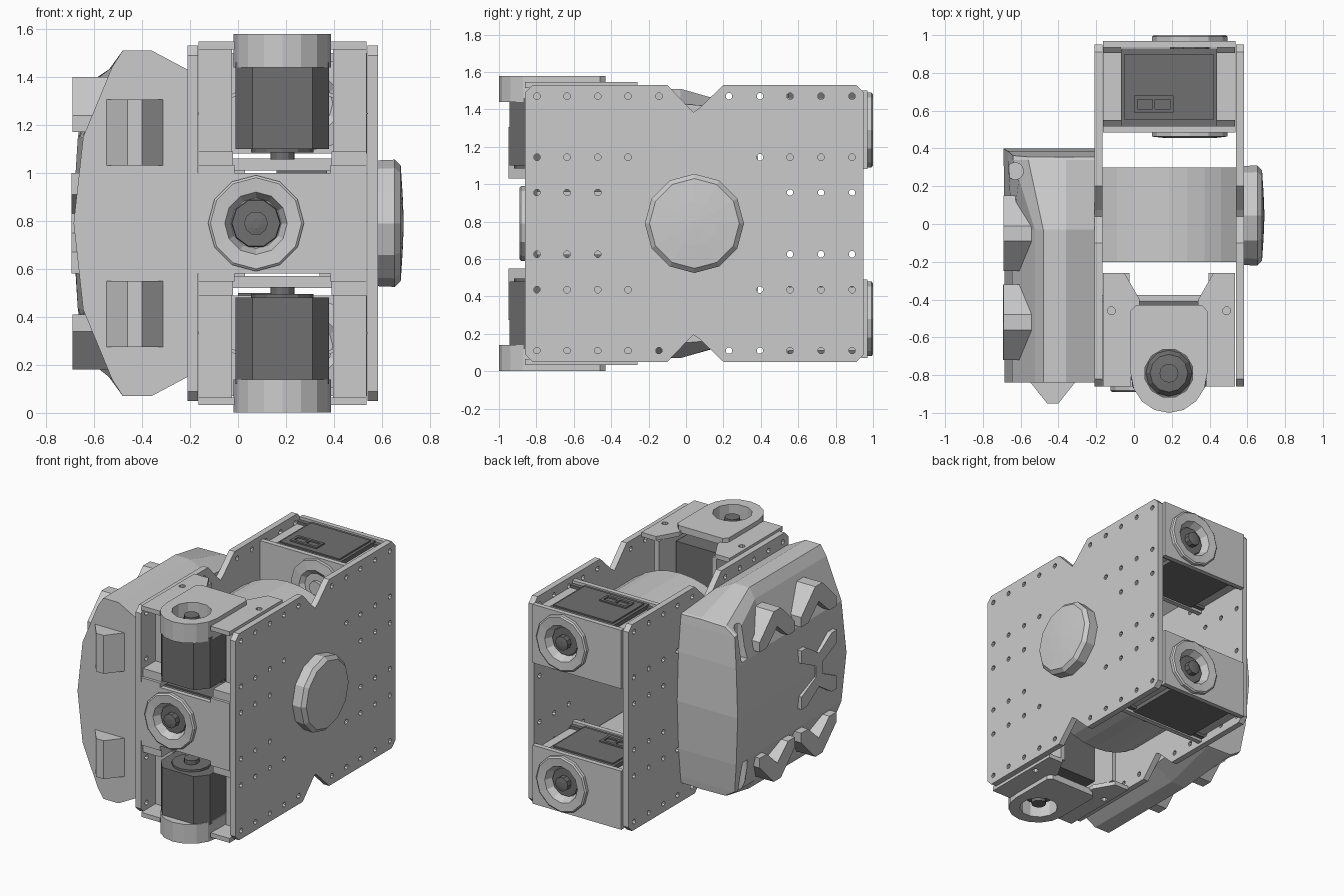
import bpy, bmesh
from math import pi, cos, sin
from mathutils import Matrix, Vector

if "Cube" in bpy.data.objects:
    bpy.data.objects.remove(bpy.data.objects["Cube"])

I = Matrix()
dark = bpy.data.materials.new("dark_grey")
dark.diffuse_color = (0.16, 0.16, 0.16, 1)
dark.use_nodes = True
dark.node_tree.nodes["Principled BSDF"].inputs["Base Color"].default_value = dark.diffuse_color
MAP = {'x': lambda a, b, c: (c, a, b), 'y': lambda a, b, c: (a, c, b), 'z': lambda a, b, c: (a, b, c)}


def finish(name, bm, M, mat=None):
    bm.transform(M)
    bmesh.ops.remove_doubles(bm, verts=bm.verts, dist=1e-5)
    bmesh.ops.recalc_face_normals(bm, faces=bm.faces)
    me = bpy.data.meshes.new(name)
    bm.to_mesh(me)
    bm.free()
    for p in me.polygons:
        p.use_smooth = False
    ob = bpy.data.objects.new(name, me)
    bpy.context.collection.objects.link(ob)
    if mat:
        me.materials.append(mat)
    return ob


def circle(a, b, r, n=8):
    return [(a + r * cos(2 * pi * (i + .5) / n), b + r * sin(2 * pi * (i + .5) / n)) for i in range(n)]


def prism(name, axis, outline, lo, hi, holes=(), M=I, mat=None):
    """Flat outline with holes, filled and extruded along an axis."""
    cu = bpy.data.curves.new(name, 'CURVE')
    cu.dimensions, cu.fill_mode, cu.extrude = '2D', 'BOTH', (hi - lo) / 2
    for loop in [outline, *holes]:
        sp = cu.splines.new('POLY')
        sp.points.add(len(loop) - 1)
        for p, (a, b) in zip(sp.points, loop):
            p.co = (a, b, 0, 1)
        sp.use_cyclic_u = True
    tmp = bpy.data.objects.new("tmp", cu)
    bpy.context.collection.objects.link(tmp)
    me = bpy.data.meshes.new_from_object(tmp.evaluated_get(bpy.context.evaluated_depsgraph_get()))
    bm = bmesh.new()
    bm.from_mesh(me)
    for v in bm.verts:
        v.co = MAP[axis](v.co.x, v.co.y, v.co.z + (lo + hi) / 2)
    bpy.data.objects.remove(tmp)
    bpy.data.curves.remove(cu)
    bpy.data.meshes.remove(me)
    return finish(name, bm, M, mat)


def box(name, x, y, z, M=I, mat=None):
    bm = bmesh.new()
    bmesh.ops.create_cube(bm, size=1)
    for v in bm.verts:
        v.co = [r[0] if c < 0 else r[1] for c, r in zip(v.co, (x, y, z))]
    return finish(name, bm, M, mat)


def lathe(name, prof, loc, axis, n=12, M=I, mat=None):
    """Spin (radius, height) points about an axis through loc."""
    bm = bmesh.new()
    rings = [[bm.verts.new(Vector(MAP[axis](r * cos(2 * pi * i / n), r * sin(2 * pi * i / n), h)) + Vector(loc))
              for i in range(n)] for r, h in prof]
    for A, B in zip(rings, rings[1:]):
        for i in range(n):
            bm.faces.new((A[i], A[i - 1], B[i - 1], B[i]))
    bm.faces.new(rings[-1])
    return finish(name, bm, M, mat)


# side plates with V notches and bolt holes
half = [(-.86, 1.49), (-.82, 1.53), (-.1, 1.53), (.015, 1.41), (.04, 1.385), (.075, 1.41), (.2, 1.53),
        (.91, 1.53), (.95, 1.49)]
outline = half + [(a, 1.58 - b) for a, b in reversed(half)]
ys = [-.797, -.636, -.472, -.31, -.145, .23, .395, .556, .722, .888]
bolts = []
for z, k in ((1.47, 5), (1.144, 4), (.955, 3)):
    for y in ys[:k] + ys[-k:]:
        bolts += [circle(y, z, .018), circle(y, 1.58 - z, .018)]
prism("right_plate", 'x', outline, .54, .583, bolts)
prism("left_plate", 'x', outline, -.21, -.167, bolts)

# domed hub on the right plate
lathe("side_hub", [(.262, 0), (.265, .075), (.24, .1), (.12, .108), (.02, .112)], (.578, .045, .79), 'x')

# curved cover sheets between the plates
for s, nm in ((1, "upper_cover"), (-1, "lower_cover")):
    def arc(r):
        return [(.185 + r * sin(t * .165), .79 + s * r * cos(t * .165)) for t in range(-4, 5)]
    prism(nm, 'y', arc(.58) + arc(.565)[::-1], -.2, .3)

DISH = [(.2, 0), (.2, .022), (.19, .03), (.13, .025), (.105, -.035), (.05, -.035)]


def cross_motor(tag, M, front=False):
    """Motor lying along y between two cross plates."""
    box(tag + "_motor", (-.07, .44), (.52, .93), (1.09, 1.49), M, dark)
    box(tag + "_lid", (-.05, .42), (.55, .90), (1.48, 1.50), M, dark)
    prism(tag + "_socket", 'z', [(.0, .59), (.21, .59), (.21, .68), (.0, .68)], 1.495, 1.51,
          [[(a, .61), (a + .08, .61), (a + .08, .66), (a, .66)] for a in (.018, .112)], M, dark)
    sheet = [(-.165, 1.08), (.538, 1.08), (.538, 1.5), (-.165, 1.5)]
    prism(tag + "_outer_plate", 'y', sheet, .935, .97, [circle(.295, 1.29, .13, 12)], M)
    prism(tag + "_inner_plate", 'y', sheet, .485, .52, [], M)
    for k, x0 in enumerate((-.165, .44)):
        box(f"{tag}_rail_{k}", (x0, x0 + .097), (.52, .94), (1.12, 1.46), M)
        for e, y0 in enumerate((.52, .905)):
            box(f"{tag}_tab_{k}{e}", (x0, x0 + .095), (y0, y0 + .03), (1.1, 1.48), M, dark)
    lathe(tag + "_dial", DISH, (.295, .97, 1.29), 'y', 12, M)
    if not front:
        flip = Matrix.Translation((0, .97, 0)) @ Matrix.Diagonal((1, -1, 1, 1))
        lathe(tag + "_inner_dial", [(.2, 0), (.2, .022), (.13, .03), (.1, .008), (.05, .008), (.05, .03)],
              (.295, .485, 1.29), 'y', 12, M @ flip)
    lathe(tag + "_bolt", [(.105, -.04), (.1, -.02), (.05, -.02), (.05, .02), (.02, .025)],
          (.295, .97, 1.29), 'y', 10, M, dark)


cross_motor("rear_upper", I)
cross_motor("rear_lower", Matrix.Translation((0, 0, -1.01)))
cross_motor("front_middle", Matrix.Translation((.37, .11, -.5)) @ Matrix.Rotation(pi, 4, 'Z'), True)


def upright_motor(tag, M):
    """Motor standing along z at the front, with a rounded end cap."""
    body = [(-.01, -.43), (-.01, -.86), (.06, -.945), (.31, -.945), (.38, -.86), (.38, -.43)]
    prism(tag + "_motor", 'z', body, 1.10, 1.46, [], M, dark)
    nose = [(.185 + .203 * cos(t * pi / 8), -.79 - .21 * sin(t * pi / 8)) for t in range(9)]
    eye = [circle(.185, -.79, .13, 12)]
    prism(tag + "_cap", 'z', nose + [(-.018, -.62), (.388, -.62)], 1.44, 1.53, eye, M)
    prism(tag + "_cap_top", 'z', nose + [(-.018, -.46), (.01, -.43), (.36, -.43), (.388, -.46)], 1.53, 1.578, eye, M)
    lathe(tag + "_cap_seat", [(.13, 0), (.1, .04), (.05, .045), (.05, .1), (.01, .1)], (.185, -.79, 1.45), 'z', 12, M, dark)
    lathe(tag + "_horn", [(.13, .05), (.13, .03), (.05, .03), (.05, 0), (.01, 0)], (.185, -.79, 1.055), 'z', 12, M, dark)
    box(tag + "_bridge", (-.03, .4), (-.5, -.43), (1.01, 1.06), M)
    flange = [(-.165, -.26), (-.05, -.26), (.03, -.4), (.03, -.46), (-.015, -.46), (-.015, -.86), (-.165, -.86)]
    for side, S in (("left", I), ("right", Matrix.Translation((.37, 0, 0)) @ Matrix.Diagonal((-1, 1, 1, 1)))):
        N, t = M @ S, f"{tag}_{side}"
        for lvl, z in (("inner", 1.0), ("outer", 1.515)):
            prism(f"{t}_{lvl}_flange", 'z', flange, z, z + .032, [circle(-.12, -.46, .022)], N)
        box(t + "_wall", (-.06, -.025), (-.67, -.26), (1.03, 1.52), N)
        box(t + "_face", (-.165, -.025), (-.7, -.66), (1.03, 1.52), N)
        box(t + "_foot", (-.165, -.02), (-.84, -.7), (1.03, 1.09), N)


MIRROR = Matrix.Translation((0, 0, 1.58)) @ Matrix.Diagonal((1, 1, -1, 1))
upright_motor("front_upper", I)
upright_motor("front_lower", MIRROR)

# armoured shell on the left, lofted through cross-sections along y
front = [(-.21, 1.43), (-.36, 1.51), (-.48, 1.51), (-.525, 1.44), (-.645, 1.15), (-.685, .79)]
rear = [(-.21, 1.40), (-.36, 1.405), (-.56, 1.40), (-.64, 1.35), (-.668, 1.14), (-.69, .79)]
bm = bmesh.new()
loops = []
for y, sec, k, bow in ((-.84, front, 1, 0), (-.03, front, 1, 0), (.34, rear, 1, 0), (.4, rear, .99, .12)):
    full = sec + [(x, 1.58 - z) for x, z in reversed(sec[:-1])]
    loops.append([bm.verts.new((x, y - bow * (z - .79) ** 2, .79 + (z - .79) * k)) for x, z in full])
n = len(full)
for A, B in zip(loops, loops[1:]):
    for i in range(n - 1):
        bm.faces.new((A[i], A[i + 1], B[i + 1], B[i]))
bm.faces.new(loops[0])
# bowed back in horizontal bands, then the flat inner side
R = loops[-1]
inner = [R[0]] + [bm.verts.new((-.21, R[i].co.y, R[i].co.z)) for i in range(3, n - 3)] + [R[-1]]
bm.faces.new((*R[:4], inner[1]))
for i in range(3, n - 4):
    bm.faces.new((R[i], R[i + 1], inner[i - 1], inner[i - 2]))
bm.faces.new((*R[n - 4:], inner[-2]))
bm.faces.new([L[0] for L in loops[:3]] + inner + [L[-1] for L in loops[2::-1]])
shell = finish("shell", bm, I)

# sockets in the rear corners of the shell
bm = bmesh.new()
for z in (1.4, .18):
    bmesh.ops.create_cone(bm, cap_ends=True, segments=12, radius1=.045, radius2=.045, depth=.5,
                          matrix=Matrix.Translation((-.63, .28, z)))
cut = finish("socket_cutter", bm, I)
cut.hide_render = True
cut.hide_set(True)
mod = shell.modifiers.new("sockets", 'BOOLEAN')
mod.operation, mod.object, mod.solver = 'DIFFERENCE', cut, 'EXACT'

# ridges and claws on the shell
ridge = [(-.555, -.83), (-.46, -.95), (-.40, -.95), (-.305, -.83)]
for nm, M in (("upper", I), ("lower", MIRROR)):
    prism(nm + "_front_ridge", 'z', ridge, 1.03, 1.305, [], M)
    for k, yc in enumerate((-.05, -.52)):
        claw = [(-.2, 1.17), (-.2, 1.24), (-.04, 1.40), (.04, 1.40), (.2, 1.24), (.2, 1.17), (.12, 1.17),
                (.0, 1.28), (-.12, 1.17)]
        prism(f"{nm}_claw_{k}", 'x', [(yc + a, b) for a, b in claw], -.69, -.5, [], M)

# double-forked boss in the middle of the shell
q = [(.035, .83), (.2, .91), (.2, 1.0), (.14, 1.0), (.0, .91)]
top = q + [(-a, b) for a, b in reversed(q[:-1])]
fork = top + [(-a, 1.58 - b) for a, b in top]
prism("forked_boss", 'x', [(-.52 + a, b) for a, b in fork], -.693, -.6)
